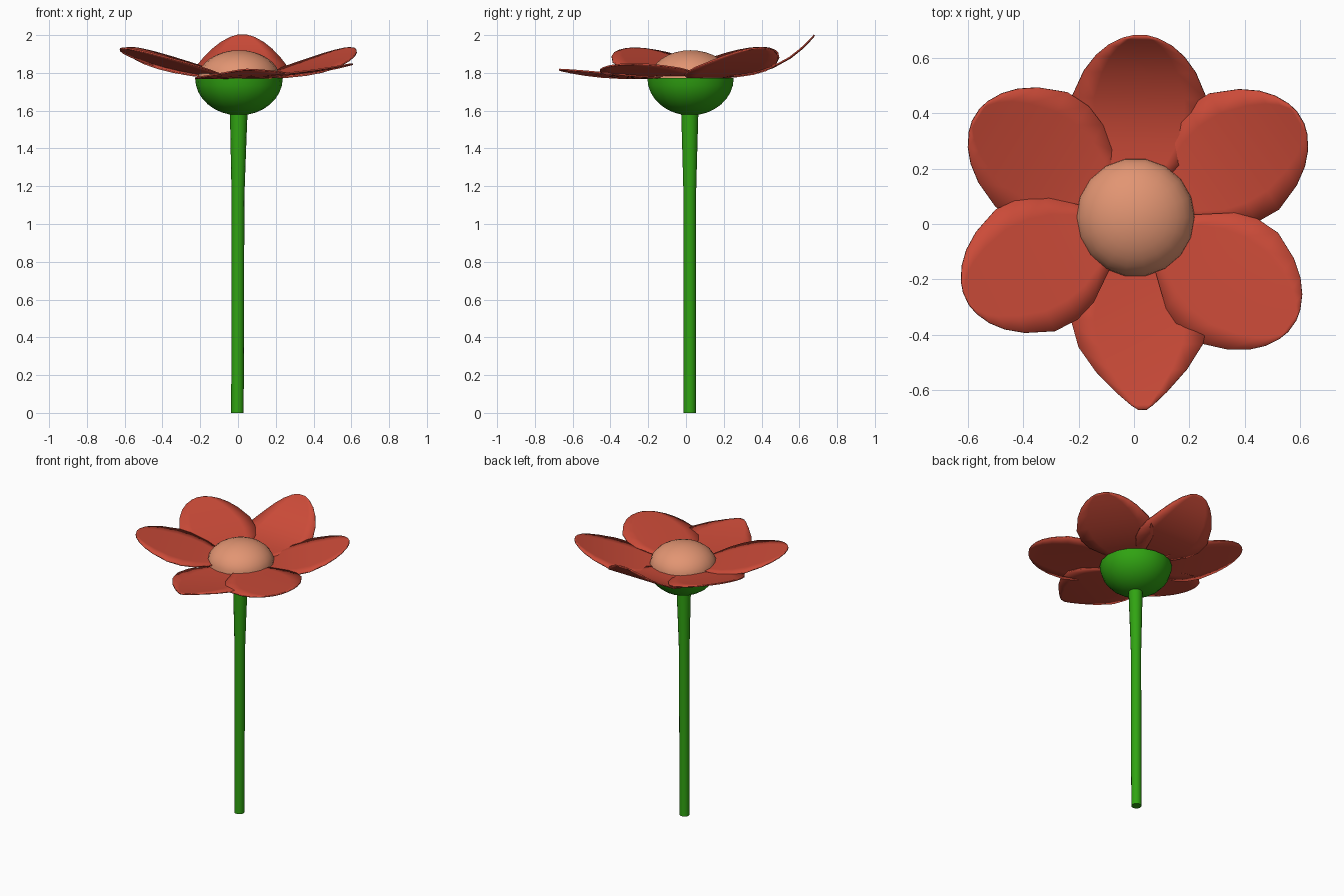
import bpy, bmesh, math

if "Cube" in bpy.data.objects:
    bpy.data.objects.remove(bpy.data.objects["Cube"])


def material(name, rgb):
    m = bpy.data.materials.new(name)
    m.diffuse_color = (*rgb, 1)
    m.use_nodes = True
    m.node_tree.nodes["Principled BSDF"].inputs["Base Color"].default_value = m.diffuse_color
    return m


GREEN = material("leaf green", (0.03, 0.37, 0.006))
RED = material("petal red", (0.60, 0.07, 0.04))
PEACH = material("peach", (0.76, 0.30, 0.17))


def make_object(name, bm, mat, angle):
    bmesh.ops.recalc_face_normals(bm, faces=bm.faces)
    mesh = bpy.data.meshes.new(name)
    bm.to_mesh(mesh)
    bm.free()
    ob = bpy.data.objects.new(name, mesh)
    bpy.context.collection.objects.link(ob)
    mesh.materials.append(mat)
    bpy.ops.object.select_all(action='DESELECT')
    ob.select_set(True)
    bpy.context.view_layer.objects.active = ob
    bpy.ops.object.shade_smooth_by_angle(angle=math.radians(angle))
    return ob


def lathe(name, profile, mat, sides):
    """Closed stack of rings; profile rows are (x, y, radius, z)."""
    bm = bmesh.new()
    rings = []
    for cx, cy, r, z in profile:
        rings.append([bm.verts.new((cx + r * math.cos(2 * math.pi * i / sides),
                                    cy + r * math.sin(2 * math.pi * i / sides), z))
                      for i in range(sides)])
    for a, b in zip(rings, rings[1:]):
        for i in range(sides):
            j = (i + 1) % sides
            bm.faces.new((a[i], a[j], b[j], b[i]))
    bm.faces.new(rings[0])
    bm.faces.new(rings[-1])
    bmesh.ops.remove_doubles(bm, verts=bm.verts, dist=0.0005)
    return make_object(name, bm, mat, 50)


# Stem, flaring slightly below the head
lathe("stem", [(-0.003, 0.02, 0.033, 0), (0, 0.02, 0.034, 1.15),
               (0.002, 0.02, 0.041, 1.4), (0.004, 0.02, 0.047, 1.6)], GREEN, 14)

# Green cup under the petals and the domed flower centre
CX, CY, CZ = 0.005, 0.024, 1.772


def half_dome(radius, height, steps=8):
    return [(CX, CY, radius * math.cos(a), CZ + height * math.sin(a))
            for a in (math.pi / 2 * k / steps for k in range(steps + 1))]


lathe("flower_cup", half_dome(0.232, -0.197), GREEN, 18)
lathe("flower_centre", half_dome(0.216, 0.148), PEACH, 18)

# Petal outlines: distance from centre, half width
ROUND = [(.10, .07), (.20, .15), (.28, .213), (.36, .243), (.45, .245),
         (.55, .203), (.61, .16), (.65, .115), (.677, .065), (.688, .025)]
POINTED = [(.10, .07), (.20, .16), (.28, .228), (.37, .25), (.47, .225),
           (.56, .165), (.64, .09), (.685, .04), (.702, .015)]


def petal(name, outline, angle, stretch, base, rise, power, tilt):
    """Thin sheet; rise lifts the tip, tilt lifts the left edge."""
    a = math.radians(angle)
    dx, dy = math.cos(a), math.sin(a)
    span = outline[-1][0] - outline[0][0]
    bm = bmesh.new()
    rows = []
    for r, w in outline:
        t = (r - outline[0][0]) / span
        row = []
        for k in range(-3, 4):
            s = w * k / 3
            z = base + rise * t ** power + tilt * t * s / 0.25
            row.append(bm.verts.new((0.012 + dx * r * stretch - dy * s,
                                     0.03 + dy * r * stretch + dx * s, z)))
        rows.append(row)
    for p, q in zip(rows, rows[1:]):
        for k in range(6):
            bm.faces.new((p[k], p[k + 1], q[k + 1], q[k]))
    ob = make_object(name, bm, RED, 60)
    mod = ob.modifiers.new("thickness", 'SOLIDIFY')
    mod.thickness = 0.008
    mod.offset = 0


# Six petals, each bent a little differently
petal("petal_back", ROUND, 89, 0.945, 1.782, 0.218, 3.0, 0)
petal("petal_right_back", ROUND, 31, 1.0, 1.772, 0.16, 1.8, 0.01)
petal("petal_right_front", ROUND, -35.5, 1.0, 1.782, 0.06, 1.5, 0.025)
petal("petal_front", POINTED, -88.5, 1.0, 1.772, 0.045, 2.0, 0.02)
petal("petal_left_front", ROUND, 206, 1.0, 1.782, 0.148, 1.3, 0)
petal("petal_left_back", ROUND, 148, 1.0, 1.772, 0.162, 1.4, 0)
